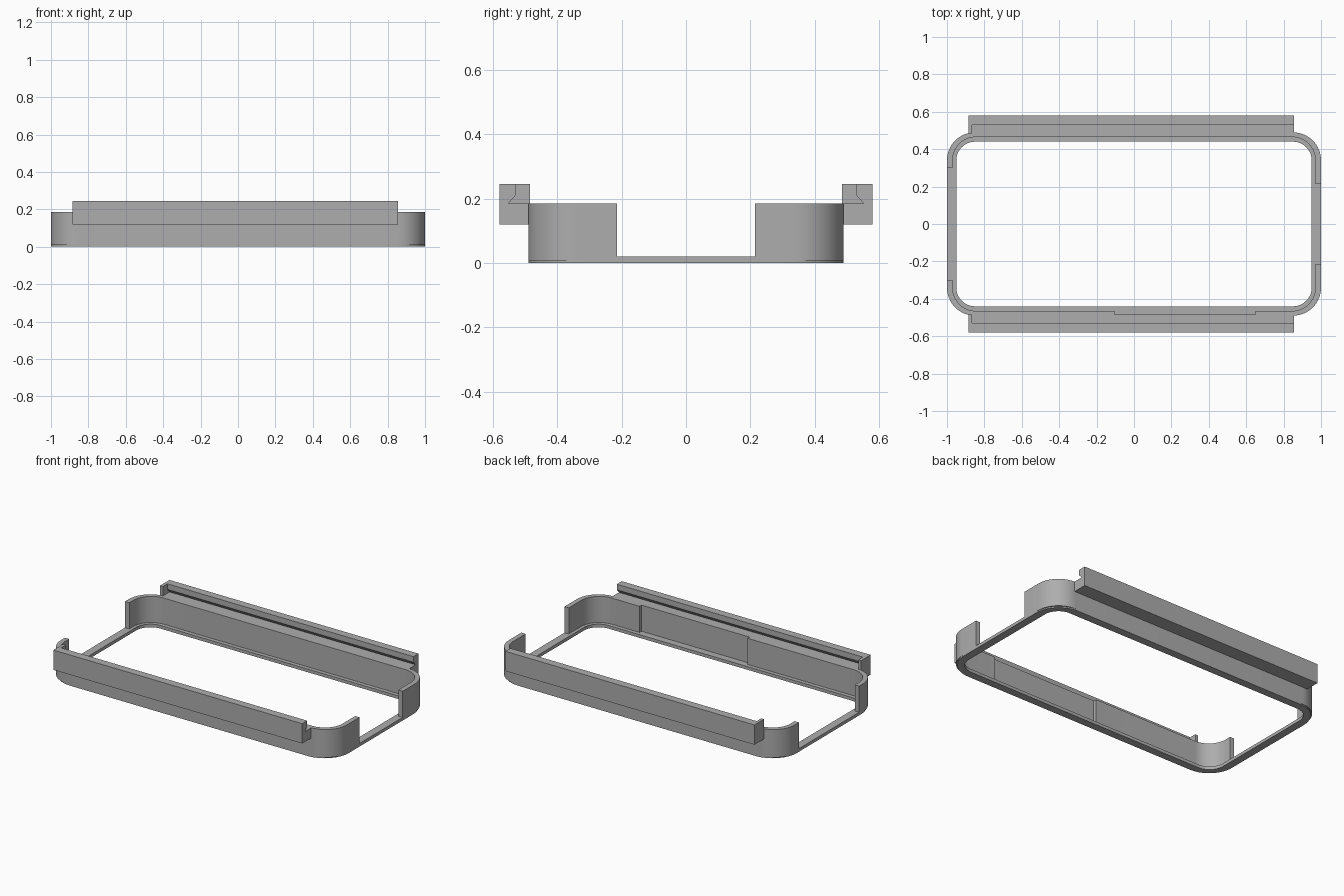
import bpy, bmesh, math
from mathutils import Vector

cube = bpy.data.objects.get("Cube")
if cube:
    bpy.data.objects.remove(cube, do_unlink=True)

grey = bpy.data.materials.new("light_grey")
grey.use_nodes = True
colour = (0.42, 0.42, 0.42, 1)
grey.diffuse_color = colour
grey.node_tree.nodes["Principled BSDF"].inputs["Base Color"].default_value = colour

FLOOR, TOP = 0.02, 0.185
HALF_X, HALF_Y, RADIUS = 1.0, 0.49, 0.15
WALL_X, WALL_Y = 0.03, 0.025


def finish(name, bm):
    bmesh.ops.recalc_face_normals(bm, faces=bm.faces)
    mesh = bpy.data.meshes.new(name)
    bm.to_mesh(mesh)
    bm.free()
    mesh.materials.append(grey)
    obj = bpy.data.objects.new(name, mesh)
    bpy.context.collection.objects.link(obj)
    bpy.ops.object.select_all(action='DESELECT')
    obj.select_set(True)
    bpy.context.view_layer.objects.active = obj
    bpy.ops.object.shade_smooth_by_angle(angle=math.radians(30))
    return obj


def prism(name, outline, offset):
    """Extrude a closed 3D outline along an offset."""
    bm = bmesh.new()
    face = bm.faces.new([bm.verts.new(p) for p in outline])
    new = bmesh.ops.extrude_face_region(bm, geom=[face])["geom"]
    verts = [v for v in new if isinstance(v, bmesh.types.BMVert)]
    bmesh.ops.translate(bm, verts=verts, vec=Vector(offset))
    return finish(name, bm)


def corner(hx, hy, r, start, steps=16):
    """Quarter arc of a rounded rectangle, starting at a multiple of 90 degrees."""
    mid = math.radians(start + 45)
    cx = math.copysign(hx - r, math.cos(mid))
    cy = math.copysign(hy - r, math.sin(mid))
    angles = [math.radians(start + 90 * i / steps) for i in range(steps + 1)]
    return [(cx + r * math.cos(a), cy + r * math.sin(a)) for a in angles]


def rounded_rectangle(hx, hy, r):
    return [p for start in (0, 90, 180, 270) for p in corner(hx, hy, r, start)]


def ring(name, outer, inner, z0, z1):
    bm = bmesh.new()
    loops = [[bm.verts.new((x, y, z)) for x, y in pts]
             for pts, z in ((outer, z0), (outer, z1), (inner, z1), (inner, z0))]
    count = len(outer)
    for a, b in zip(loops, loops[1:] + loops[:1]):
        for i in range(count):
            j = (i + 1) % count
            bm.faces.new((a[i], a[j], b[j], b[i]))
    return finish(name, bm)


def wall(name, side, pocket=()):
    """Long wall wrapping both corners; the end gaps differ left and right."""
    def path(hx, hy, r):
        arcs = corner(hx, hy, r, 0) + corner(hx, hy, r, 90)
        return [(hx, 0.215)] + arcs + [(-hx, 0.3)]
    outer = path(HALF_X, HALF_Y, RADIUS)
    inner = path(HALF_X - WALL_X, HALF_Y - WALL_Y, RADIUS - WALL_Y)
    half = len(inner) // 2
    inner = inner[:half] + list(pocket) + inner[half:]
    outline = [(x, side * y, FLOOR) for x, y in outer + inner[::-1]]
    return prism(name, outline, (0, 0, TOP - FLOOR))


# Base frame with a slightly rounder foot beneath it
opening = rounded_rectangle(0.95, 0.44, 0.1)
ring("base_frame", rounded_rectangle(HALF_X, HALF_Y, RADIUS), opening, 0.008, FLOOR)
ring("base_foot", rounded_rectangle(HALF_X, HALF_Y, 0.17), opening, 0, 0.008)

# Walls, the front one thinned by a pocket on its inner face
wall("back_wall", 1)
wall("front_wall", -1, [(0.65, 0.465), (0.65, 0.485), (-0.105, 0.485), (-0.105, 0.465)])

# Undercut slide rails, closed by a stop at one end
rail_profile = [(0.49, 0.12), (0.58, 0.12), (0.58, 0.245), (0.53, 0.245),
                (0.53, 0.21), (0.552, TOP), (0.49, TOP)]
stop_profile = [(0.485, 0.12), (0.58, 0.12), (0.58, 0.245), (0.485, 0.245)]
for label, side in (("back", 1), ("front", -1)):
    prism(label + "_rail", [(-0.865, side * y, z) for y, z in rail_profile], (1.72, 0, 0))
    prism(label + "_rail_stop", [(-0.885, side * y, z) for y, z in stop_profile], (0.02, 0, 0))
